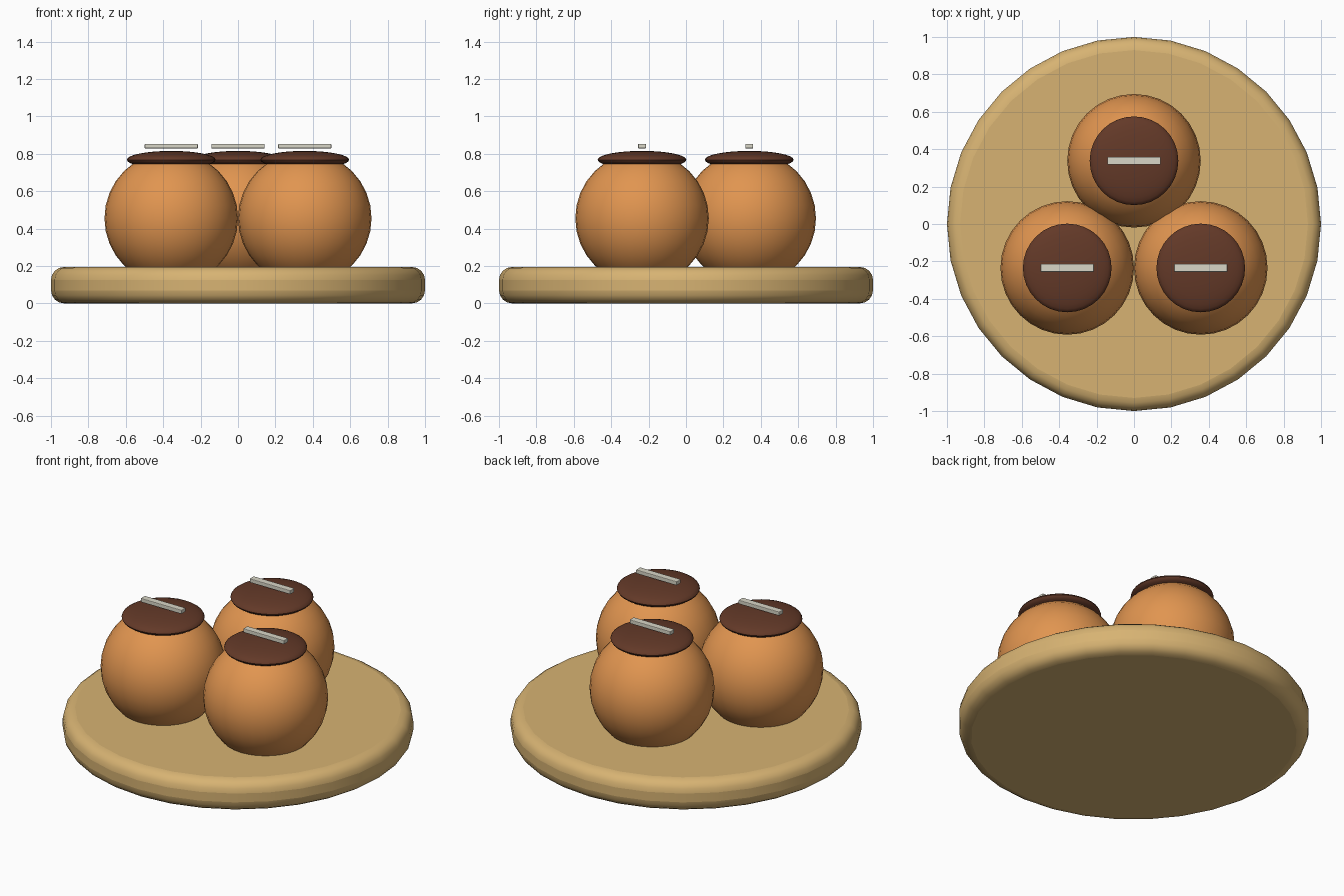
import bpy
import math

cube = bpy.data.objects.get("Cube")
if cube:
    bpy.data.objects.remove(cube, do_unlink=True)


def material(name, rgb):
    mat = bpy.data.materials.new(name)
    mat.use_nodes = True
    colour = (*rgb, 1.0)
    mat.diffuse_color = colour
    mat.node_tree.nodes["Principled BSDF"].inputs["Base Color"].default_value = colour
    return mat


def finish(name, mat, scale=(1, 1, 1), bevel=0, segments=1, smooth=True):
    obj = bpy.context.object
    obj.name = name
    obj.scale = scale
    bpy.ops.object.transform_apply(location=False, rotation=False, scale=True)
    obj.data.materials.append(mat)
    if bevel:
        mod = obj.modifiers.new("Rounded edges", 'BEVEL')
        mod.width = bevel
        mod.segments = segments
        mod.limit_method = 'ANGLE'
    if smooth:
        bpy.ops.object.shade_smooth_by_angle(angle=math.radians(40))
    return obj


wood = material("Pale wood", (0.68, 0.45, 0.17))
dough = material("Golden brown", (0.75, 0.30, 0.08))
glaze = material("Dark brown", (0.125, 0.041, 0.021))
cream = material("Off white", (0.69, 0.67, 0.57))

# Round board with softened rims
bpy.ops.mesh.primitive_cylinder_add(vertices=32, radius=1, depth=0.195,
                                    location=(0, 0, 0.0975))
finish("board", wood, bevel=0.07, segments=4)

# Three balls, each with a flattened cap and a thin strip floating above it
places = {"back": (0, 0.338), "front_right": (-0.357, -0.235),
          "front_left": (0.357, -0.235)}
for side, (x, y) in places.items():
    bpy.ops.mesh.primitive_uv_sphere_add(segments=32, ring_count=16, radius=0.357,
                                         location=(x, y, 0.455))
    finish(side + "_ball", dough)

    bpy.ops.mesh.primitive_uv_sphere_add(segments=32, ring_count=16, radius=0.237,
                                         location=(x, y, 0.768))
    finish(side + "_cap", glaze, scale=(1, 1, 0.2))

    bpy.ops.mesh.primitive_cube_add(size=1, location=(x, y, 0.841))
    finish(side + "_strip", cream, scale=(0.284, 0.042, 0.025),
           bevel=0.004, segments=2, smooth=False)
